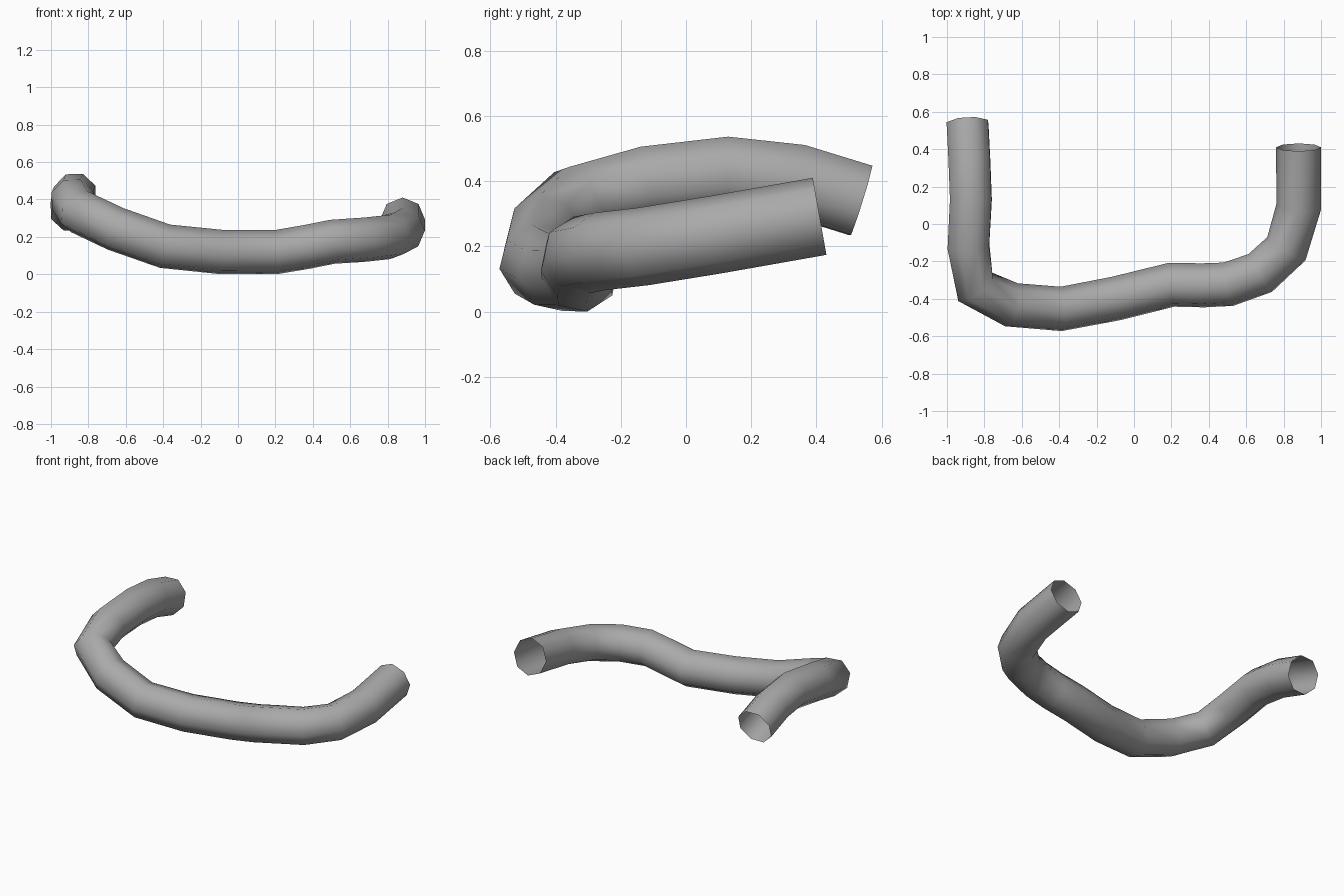
import bpy, bmesh, math
from mathutils import Vector

if "Cube" in bpy.data.objects:
    bpy.data.objects.remove(bpy.data.objects["Cube"])

RADIUS, SIDES = 0.12, 8

# Centre line of the pipe, from right end to left end
path = [Vector(p) for p in [
    (0.88, 0.41, 0.2925), (0.88, 0.09, 0.236), (0.815, -0.132, 0.20),
    (0.675, -0.262, 0.185), (0.505, -0.322, 0.174), (0.37, -0.328, 0.147),
    (0.20, -0.325, 0.118), (-0.095, -0.398, 0.12), (-0.39, -0.454, 0.15),
    (-0.655, -0.432, 0.243), (-0.849, -0.336, 0.335), (-0.885, -0.12, 0.396),
    (-0.872, 0.13, 0.425), (-0.88, 0.34, 0.402), (-0.89, 0.537, 0.341)]]


def tangent(i):
    before = (path[i] - path[i - 1]).normalized() if i > 0 else Vector()
    after = (path[i + 1] - path[i]).normalized() if i < len(path) - 1 else Vector()
    return (before + after).normalized()


# Octagonal rings carried along the path without twisting
bm = bmesh.new()
rings = []
t = tangent(0)
up = Vector((0, 0, 1))
up = (up - t * up.dot(t)).normalized()
for i, p in enumerate(path):
    new_t = tangent(i)
    up.rotate(t.rotation_difference(new_t))
    t = new_t
    side = t.cross(up)
    rings.append([bm.verts.new(p + RADIUS * (up * math.cos(a) + side * math.sin(a)))
                  for a in (2 * math.pi * k / SIDES for k in range(SIDES))])

# Open-ended pipe wall
for a, b in zip(rings, rings[1:]):
    for k in range(SIDES):
        n = (k + 1) % SIDES
        bm.faces.new((a[k], a[n], b[n], b[k])).smooth = True
bmesh.ops.recalc_face_normals(bm, faces=bm.faces)

mesh = bpy.data.meshes.new("bent_pipe")
bm.to_mesh(mesh)
bm.free()
pipe = bpy.data.objects.new("bent_pipe", mesh)
bpy.context.collection.objects.link(pipe)

# Dark grey surface
grey = bpy.data.materials.new("dark_grey")
grey.diffuse_color = (0.4, 0.4, 0.4, 1)
grey.use_nodes = True
grey.node_tree.nodes["Principled BSDF"].inputs["Base Color"].default_value = grey.diffuse_color
mesh.materials.append(grey)
